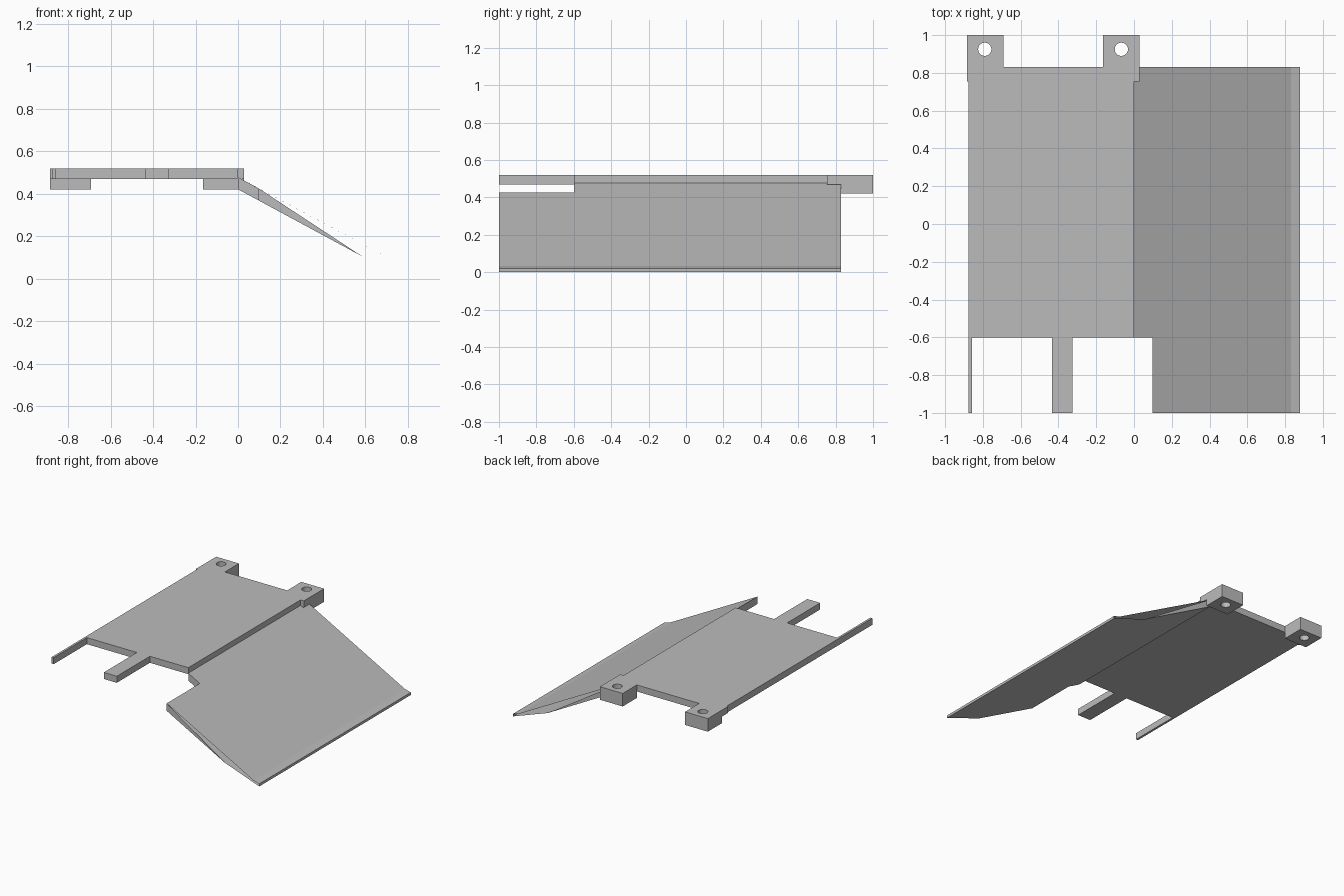
import bpy, bmesh

cube = bpy.data.objects.get("Cube")
if cube:
    bpy.data.objects.remove(cube, do_unlink=True)

grey = bpy.data.materials.new("plain grey")
grey.use_nodes = True
grey.diffuse_color = (0.5, 0.5, 0.5, 1)
grey.node_tree.nodes["Principled BSDF"].inputs["Base Color"].default_value = grey.diffuse_color

BOTTOM, TOP = 0.47, 0.52
FRONT, NOTCH, BACK = -1.0, -0.6, 0.83


def add_object(name, bm):
    bmesh.ops.recalc_face_normals(bm, faces=bm.faces)
    mesh = bpy.data.meshes.new(name)
    bm.to_mesh(mesh)
    bm.free()
    mesh.materials.append(grey)
    obj = bpy.data.objects.new(name, mesh)
    bpy.context.collection.objects.link(obj)
    return obj


def slab(name, outline, low, high):
    """Extrude a plan outline from low to high."""
    bm = bmesh.new()
    face = bm.faces.new([bm.verts.new((x, y, low)) for x, y in outline])
    new = bmesh.ops.extrude_face_region(bm, geom=[face])["geom"]
    for v in new:
        if isinstance(v, bmesh.types.BMVert):
            v.co.z = high
    return add_object(name, bm)


def rect(x0, x1, y0, y1):
    return [(x0, y0), (x1, y0), (x1, y1), (x0, y1)]


# Flat deck with two prongs at the front
slab("deck", [(-0.875, FRONT), (-0.858, FRONT), (-0.858, NOTCH),
              (-0.435, NOTCH), (-0.435, FRONT), (-0.325, FRONT),
              (-0.325, NOTCH), (0, NOTCH), (0, BACK), (-0.875, BACK)], BOTTOM, TOP)

# Drilled mounting lugs at the back, each with a thin lip along the deck side
for side, x0, x1, hole_x, lip in (("right", -0.885, -0.692, -0.79, (-0.885, -0.875)),
                                  ("left", -0.165, 0.028, -0.067, (0, 0.028))):
    lug = slab(side + "_lug", rect(x0, x1, BACK, 1), 0.42, TOP)
    slab(side + "_lug_lip", rect(*lip, 0.755, BACK), BOTTOM, TOP)
    bpy.ops.mesh.primitive_cylinder_add(vertices=32, radius=0.035, depth=0.4,
                                        location=(hole_x, 0.925, BOTTOM))
    cutter = bpy.context.object
    cutter.name = side + "_hole_cutter"
    cutter.hide_render = True
    cutter.hide_set(True)
    cutter.display_type = 'WIRE'
    drill = lug.modifiers.new("hole", 'BOOLEAN')
    drill.operation = 'DIFFERENCE'
    drill.solver = 'EXACT'
    drill.object = cutter

# Sloping ramp: upper and lower skins, tip and the partly open ends
bm = bmesh.new()


def face(*points):
    bm.faces.new([bm.verts.new(p) for p in points])


INNER, KNEE, EDGE, TIP = 0.097, 0.587, 0.83, 0.88
SLOPE = 0.54


def upper(x):
    return 0.478 - SLOPE * x


def lower(x):
    return 0.421 - SLOPE * x


for height, end, end_z, tip_z in ((upper, EDGE, 0.033, 0.02), (lower, KNEE, 0.104, 0)):
    face((0, NOTCH, height(0)), (INNER, NOTCH, height(INNER)),
         (INNER, FRONT, height(INNER)), (end, FRONT, end_z),
         (end, BACK, end_z), (0, BACK, height(0)))
    face((end, FRONT, end_z), (TIP, FRONT, tip_z), (TIP, BACK, tip_z), (end, BACK, end_z))
face((TIP, FRONT, 0), (TIP, BACK, 0), (TIP, BACK, 0.02), (TIP, FRONT, 0.02))
for x, y in ((INNER, FRONT), (0, BACK)):
    face((x, y, upper(x)), (x, y, lower(x)), (KNEE, y, 0.104))

# Walls around the front notch and under the deck edge
for a, b in (((0, NOTCH), (INNER, NOTCH)), ((INNER, NOTCH), (INNER, FRONT)),
             ((0, NOTCH), (0, BACK))):
    face((*a, lower(a[0])), (*b, lower(b[0])), (*b, upper(b[0])), (*a, upper(a[0])))
bmesh.ops.remove_doubles(bm, verts=bm.verts, dist=0.0005)
add_object("ramp", bm)
